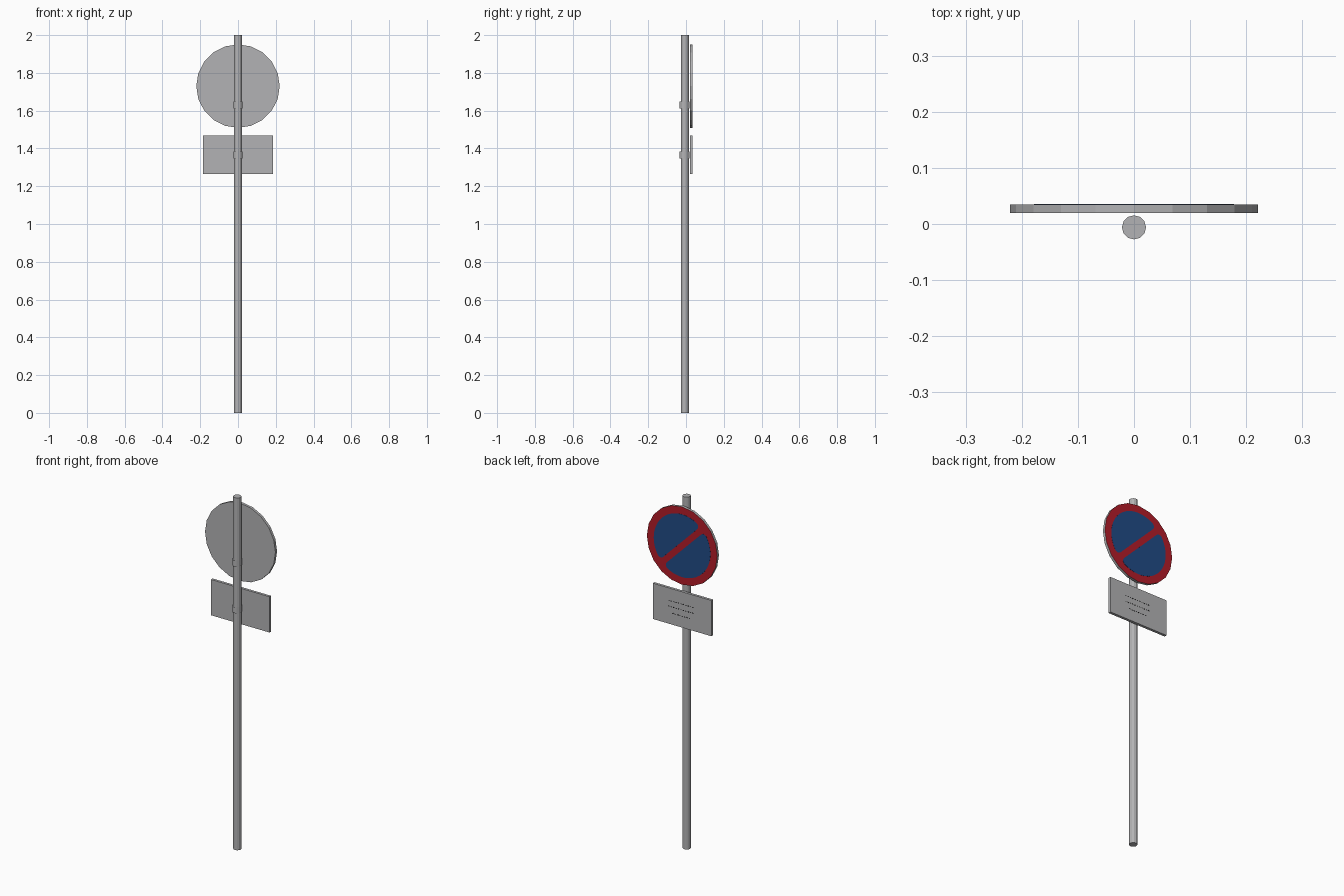
import bpy, bmesh
from math import pi, sin, cos, asin
from mathutils import Matrix, Vector

cube = bpy.data.objects.get("Cube")
if cube:
    bpy.data.objects.remove(cube, do_unlink=True)


def material(name, rgb):
    mat = bpy.data.materials.new(name)
    mat.use_nodes = True
    mat.diffuse_color = (*rgb, 1)
    mat.node_tree.nodes["Principled BSDF"].inputs["Base Color"].default_value = (*rgb, 1)
    return mat


grey = material("galvanised grey", (0.45, 0.45, 0.46))
red = material("sign red", (0.45, 0.012, 0.022))
blue = material("sign blue", (0.015, 0.07, 0.24))
black = material("marking black", (0.01, 0.01, 0.01))


def finish(name, bm, *mats):
    mesh = bpy.data.meshes.new(name)
    bmesh.ops.recalc_face_normals(bm, faces=bm.faces)
    bm.to_mesh(mesh)
    bm.free()
    for mat in mats:
        mesh.materials.append(mat)
    obj = bpy.data.objects.new(name, mesh)
    bpy.context.collection.objects.link(obj)
    return obj


def add_box(bm, centre, size):
    bmesh.ops.create_cube(bm, size=1, matrix=Matrix.Translation(centre) @ Matrix.Diagonal((*size, 1)))


def cylinder(sides, radius, depth, matrix, caps=True):
    bm = bmesh.new()
    bmesh.ops.create_cone(bm, segments=sides, radius1=radius, radius2=radius,
                          depth=depth, cap_ends=caps, matrix=matrix)
    return bm


BACK, FACE = 0.02, 0.035      # panel thickness limits along y
MID, THICK = (BACK + FACE) / 2, FACE - BACK
DISC_Z = 1.73

# Pole
finish("pole", cylinder(12, 0.0215, 2, Matrix.Translation((0, -0.006, 1))), grey)

# Open strap clamps around the pole
for label, z in (("upper", 1.63), ("lower", 1.365)):
    shape = Matrix.Translation((0, -0.008, z)) @ Matrix.Diagonal((0.024, 0.027, 1, 1))
    finish(label + "_clamp", cylinder(12, 1, 0.035, shape, caps=False), grey)

# Round panel with a red face
bm = cylinder(20, 0.221, THICK, Matrix.Translation((0, MID, DISC_Z)) @ Matrix.Rotation(pi / 2, 4, 'X'))
bm.normal_update()
for f in bm.faces:
    f.material_index = int(f.normal.y > 0.9)
finish("round_panel", bm, grey, red)


# Blue half discs with rounded corners, leaving a red diagonal bar between them
def arc(centre, radius, start, end, steps):
    return [centre + radius * Vector((cos(t), sin(t)))
            for t in (start + (end - start) * i / steps for i in range(steps + 1))]


R, ROUND, HALF_BAR = 0.178, 0.022, 0.017
a = asin((HALF_BAR + ROUND) / (R - ROUND))
corner = (R - ROUND) * Vector((cos(a), sin(a)))
outline = (arc(corner, ROUND, -pi / 2, a, 6)
           + arc(Vector((0, 0)), R, a, pi - a, 20)[1:-1]
           + arc(Vector((-corner.x, corner.y)), ROUND, pi - a, 1.5 * pi, 6))
for label, turn in (("upper", pi / 4), ("lower", 5 * pi / 4)):
    bm = bmesh.new()
    spin = Matrix.Rotation(turn, 2)
    pts = [spin @ p for p in outline]
    front = bm.faces.new([bm.verts.new((p.x, FACE - 0.001, DISC_Z - p.y)) for p in pts])
    raised = bmesh.ops.extrude_face_region(bm, geom=[front])["geom"]
    bmesh.ops.translate(bm, vec=(0, 0.0016, 0),
                        verts=[v for v in raised if isinstance(v, bmesh.types.BMVert)])
    # The bar falls from the model's left (+x) to its right, so mirror the turned outline
    bmesh.ops.scale(bm, vec=(-1, 1, -1), verts=bm.verts,
                    space=Matrix.Translation((0, 0, -DISC_Z)))
    finish(label + "_blue_half", bm, blue)

# Rectangular panel
bm = bmesh.new()
add_box(bm, (0, MID, 1.367), (0.368, THICK, 0.203))
finish("lower_panel", bm, grey)

# Three rows of small dashes
bm = bmesh.new()
for z, left, count in ((1.398, 0.082, 11), (1.365, 0.082, 11), (1.33, 0.058, 8)):
    for i in range(count):
        add_box(bm, (left - 0.015 * i, FACE, z), (0.008, 0.001, 0.004))
finish("panel_dashes", bm, black)
